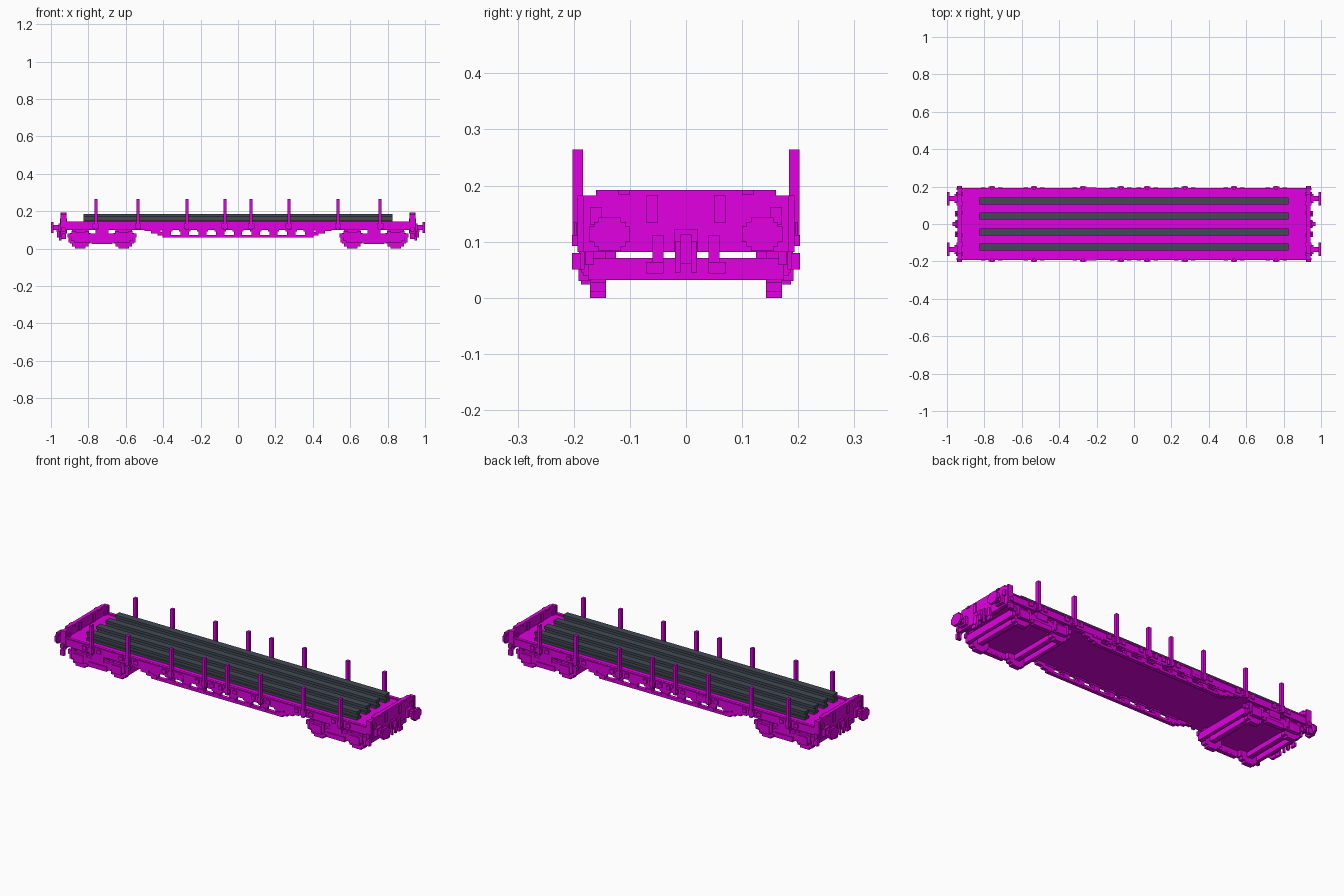
import bpy
import bmesh

cube = bpy.data.objects.get("Cube")
if cube:
    bpy.data.objects.remove(cube)

# Main levels and half sizes shared by the parts
DECK_TOP = 0.14
DECK_BOTTOM = 0.1
HEADSTOCK_BOTTOM = 0.082
BELLY = 0.06
SIDE = 0.18
END = 0.933
BOGIE = 0.727
WHEEL_OFFSET = 0.116
WHEEL_RADIUS = 0.055
BUFFER_Y = 0.136
BUFFER_Z = 0.113


def material(name, red, green, blue):
    mat = bpy.data.materials.new(name)
    mat.use_nodes = True
    colour = (red, green, blue, 1)
    mat.diffuse_color = colour
    mat.node_tree.nodes["Principled BSDF"].inputs["Base Color"].default_value = colour
    return mat


MAGENTA = material("magenta paint", red=0.75, green=0, blue=0.75)
STEEL = material("dark steel", red=0.055, green=0.068, blue=0.09)


def box(bottom, top, length, width, x=0, y=0):
    """Describe a box by its centre and size: length runs along x, width along y."""
    return (x, y, (bottom + top) / 2), (length, width, top - bottom)


def part(name, boxes, mat=MAGENTA, mirror=""):
    """Join boxes into one object, repeated on the far side of each mirror axis."""
    if "x" in mirror:
        boxes = boxes + [((-x, y, z), size) for (x, y, z), size in boxes]
    if "y" in mirror:
        boxes = boxes + [((x, -y, z), size) for (x, y, z), size in boxes]
    bm = bmesh.new()
    for centre, size in boxes:
        verts = bmesh.ops.create_cube(bm, size=1)["verts"]
        bmesh.ops.scale(bm, vec=size, verts=verts)
        bmesh.ops.translate(bm, vec=centre, verts=verts)
    mesh = bpy.data.meshes.new(name)
    bm.to_mesh(mesh)
    bm.free()
    mesh.materials.append(mat)
    bpy.context.collection.objects.link(bpy.data.objects.new(name, mesh))


# Deck and side sills
part("deck", [box(bottom=DECK_BOTTOM, top=DECK_TOP, length=END * 2, width=SIDE * 2)])
part("side_sill", [box(bottom=DECK_BOTTOM, top=0.145, length=END * 2, width=0.016, y=SIDE),
                   box(bottom=0.136, top=0.143, length=END * 2, width=0.024, y=SIDE)], mirror="y")

# End boards with headstocks, ribs and corner steps
part("end_board", [box(bottom=HEADSTOCK_BOTTOM, top=0.192, length=0.02, width=0.32, x=END),
                   box(bottom=HEADSTOCK_BOTTOM, top=0.182, length=0.02, width=0.38, x=END)],
     mirror="x")
part("end_board_rib", [box(bottom=0.133, top=0.182, length=0.03, width=0.02, x=END, y=0.06),
                       box(bottom=0.183, top=0.192, length=0.03, width=0.02, x=END, y=0.11),
                       box(bottom=0.13, top=0.162, length=0.035, width=0.02, x=END, y=0.16)],
     mirror="xy")
part("corner_step", [box(bottom=HEADSTOCK_BOTTOM, top=0.182, length=0.03, width=0.01, x=END, y=0.188),
                     box(bottom=0.05, top=DECK_BOTTOM, length=0.012, width=0.01, x=END, y=0.186),
                     box(bottom=0.05, top=0.08, length=0.025, width=0.016, x=END, y=0.195),
                     box(bottom=0.092, top=0.112, length=0.02, width=0.014, x=END, y=0.196)],
     mirror="xy")


def buffer_slab(half_height, half_width, length, x):
    return box(bottom=BUFFER_Z - half_height, top=BUFFER_Z + half_height,
               length=length, width=half_width * 2, x=x, y=BUFFER_Y)


# Buffers: crossing slabs give the heads a stepped round outline
heads = [buffer_slab(half_height=0.006 + step * 0.008, half_width=0.044 - step * 0.008,
                     length=0.014, x=0.993) for step in (1, 2, 3)]
part("buffer", heads + [buffer_slab(half_height=0.014, half_width=0.014, length=0.06, x=0.96),
                        buffer_slab(half_height=0.022, half_width=0.024, length=0.02, x=0.95)],
     mirror="xy")

# Coupling hook, hanging links and brake hoses
part("coupling_hook", [box(bottom=HEADSTOCK_BOTTOM, top=0.122, length=0.04, width=0.042, x=END),
                       box(bottom=0.09, top=BUFFER_Z, length=0.03, width=0.02, x=0.955),
                       box(bottom=BELLY, top=0.09, length=0.01, width=0.02, x=0.963)], mirror="x")
part("coupling_link", [box(bottom=0.045, top=DECK_BOTTOM, length=0.012, width=0.01, x=0.95, y=0.015)],
     mirror="xy")
part("brake_hose", [box(bottom=BELLY, top=0.112, length=0.015, width=0.02, x=0.945, y=0.05),
                    box(bottom=0.043, top=0.064, length=0.013, width=0.03, x=0.95, y=0.055)],
     mirror="xy")

# Stakes with their sockets
stakes = (0.07, 0.272, 0.535, 0.76)
part("stake", [box(bottom=DECK_BOTTOM, top=0.264, length=0.017, width=0.019, x=x, y=0.193)
               for x in stakes], mirror="xy")
part("stake_socket", [box(bottom=0.108, top=0.135, length=0.034, width=0.014, x=x, y=0.193)
                      for x in stakes], mirror="xy")

# Lashing hooks beside the stakes and plates on the sill
part("lashing_hook", [box(bottom=BUFFER_Z, top=0.133, length=0.024, width=0.01,
                          x=x + side * 0.045, y=0.19)
                      for x in stakes for side in (-1, 1)], mirror="xy")
part("label_plate", [box(bottom=DECK_BOTTOM, top=DECK_TOP, length=0.06, width=0.008, x=-0.23, y=0.19)],
     mirror="y")

# Open truss below each sill: bottom chord, stepped ends, uprights and gussets
TRUSS_Y = 0.176
truss = [box(bottom=BELLY, top=0.074, length=0.8, width=0.02, y=TRUSS_Y)]
for side in (-1, 1):
    truss += [box(bottom=BELLY + step * 0.011, top=BELLY + step * 0.011 + 0.018,
                  length=0.05, width=0.02, x=side * (0.37 + step * 0.035), y=TRUSS_Y)
              for step in (1, 2, 3)]
for i in range(-4, 5):
    x = i * 0.095
    truss += [box(bottom=BELLY, top=DECK_BOTTOM, length=0.045, width=0.016, x=x, y=TRUSS_Y),
              box(bottom=0.092, top=0.105, length=BELLY, width=0.022, x=x, y=TRUSS_Y),
              box(bottom=0.066, top=0.084, length=0.03, width=0.022, x=x, y=TRUSS_Y)]
part("underframe_truss", truss, mirror="y")

# Bogie running gear, repeated for both wheelsets
frame, wheels, axles, springs = [], [], [], []
for side in (-1, 1):
    x = BOGIE + side * WHEEL_OFFSET
    for wide, tall in ((0.5, 1), (0.8, 0.8), (1, 0.5)):
        wheels.append(box(bottom=WHEEL_RADIUS * (1 - tall), top=WHEEL_RADIUS * (1 + tall),
                          length=WHEEL_RADIUS * wide * 2, width=0.028, x=x, y=0.157))
    axles.append(box(bottom=0.032, top=BELLY, length=0.03, width=0.3, x=x))
    frame += [box(bottom=0.03, top=0.075, length=0.06, width=0.027, x=x, y=0.178),
              box(bottom=0.045, top=0.085, length=0.09, width=0.02, x=x, y=0.176)]
    springs += [box(bottom=0.04, top=0.095, length=0.022, width=0.016, x=x + shift, y=0.176)
                for shift in (-0.035, 0.035)]

# Bogie side frames, bolster springs and floor
frame += [box(bottom=0.058, top=0.082, length=0.37, width=0.015, x=BOGIE, y=0.172),
          box(bottom=0.032, top=0.07, length=0.17, width=0.017, x=BOGIE, y=0.173),
          box(bottom=0.024, top=0.05, length=0.11, width=0.022, x=BOGIE, y=0.176)]
springs.append(box(bottom=0.065, top=DECK_BOTTOM, length=0.07, width=BELLY, x=BOGIE, y=0.155))
part("bogie_frame", frame, mirror="xy")
part("bogie_wheel", wheels, mirror="xy")
part("bogie_axle", axles, mirror="x")
part("bogie_spring", springs, mirror="xy")
part("bogie_floor", [box(bottom=0.058, top=0.071, length=0.34, width=0.33, x=BOGIE)]
     + [box(bottom=0.032, top=0.071, length=0.02, width=0.35, x=BOGIE + side * 0.17)
        for side in (-1, 1)], mirror="x")

# Steel beam load: each beam has a foot, a web and a head
beams = []
for y in (0.042, 0.124):
    beams += [box(bottom=DECK_TOP, top=0.153, length=1.65, width=0.038, y=y),
              box(bottom=DECK_TOP, top=0.18, length=1.65, width=0.018, y=y),
              box(bottom=0.172, top=0.186, length=1.65, width=0.038, y=y)]
part("steel_beam", beams, STEEL, mirror="y")
